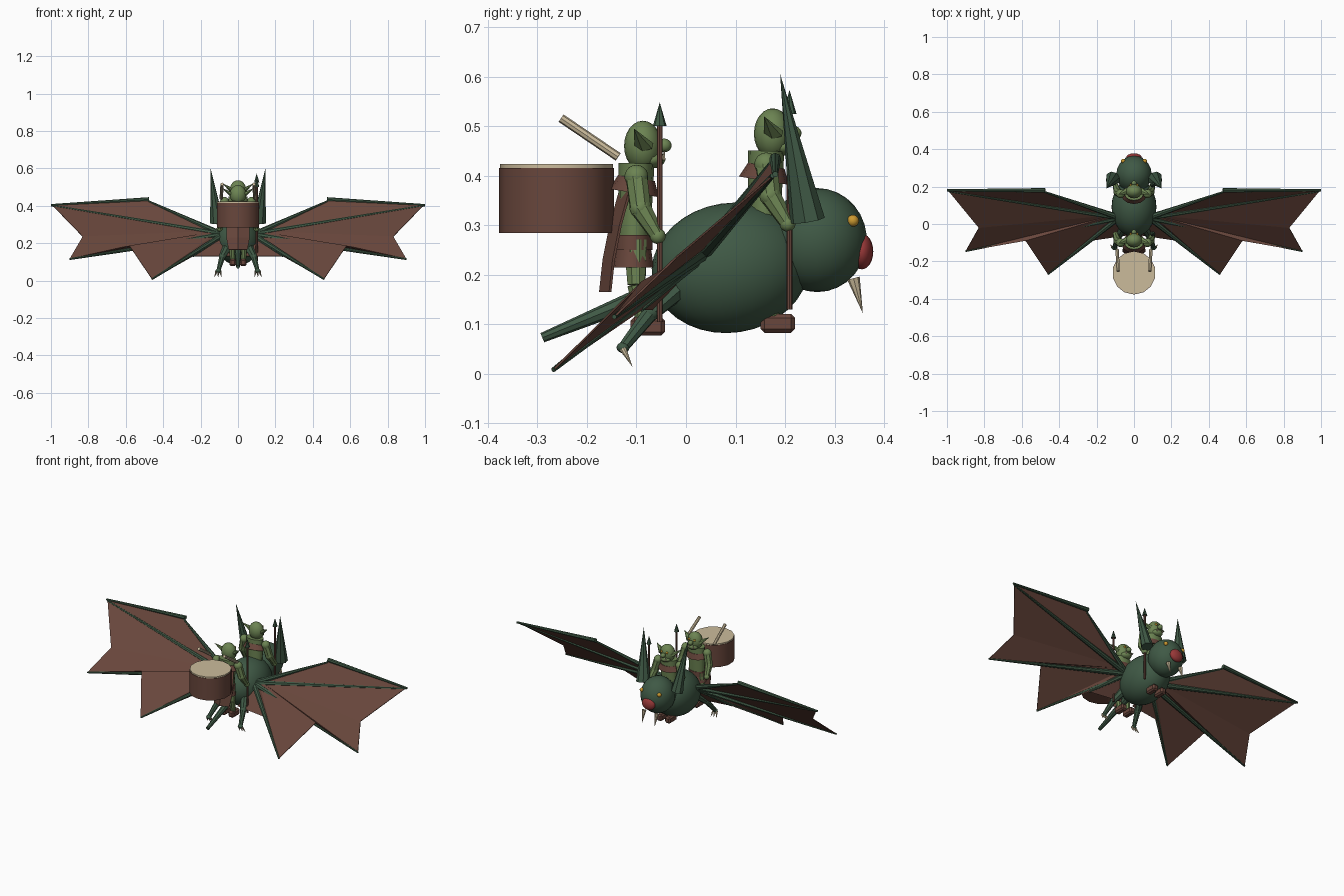
import bpy, bmesh, math
from mathutils import Vector

cube = bpy.data.objects.get("Cube")
if cube:
    bpy.data.objects.remove(cube, do_unlink=True)


def material(name, rgb):
    m = bpy.data.materials.new(name)
    m.use_nodes = True
    m.diffuse_color = (*rgb, 1)
    m.node_tree.nodes["Principled BSDF"].inputs["Base Color"].default_value = (*rgb, 1)
    return m


HIDE = material("dark green hide", (0.05, 0.1, 0.06))
SKIN = material("goblin green", (0.15, 0.23, 0.085))
LEATHER = material("brown leather", (0.14, 0.062, 0.045))
BONE = material("cream bone", (0.6, 0.5, 0.33))
RED = material("red nose", (0.32, 0.04, 0.04))
YELLOW = material("yellow eye", (0.6, 0.32, 0.03))


def finish(ob, name, mat, smooth=True):
    ob.name = name
    ob.data.materials.append(mat)
    if smooth:
        bpy.ops.object.shade_smooth_by_angle(angle=math.radians(40))
    return ob


def ball(name, mat, loc, size, tilt=0, seg=16):
    bpy.ops.mesh.primitive_uv_sphere_add(segments=seg, ring_count=seg * 3 // 4, location=loc,
                                         rotation=(tilt, 0, 0))
    ob = bpy.context.object
    ob.scale = size
    return finish(ob, name, mat)


def rod(name, mat, start, end, r1, r2, sides=8, flat=1.0):
    a, b = Vector(start), Vector(end)
    bpy.ops.mesh.primitive_cone_add(vertices=sides, radius1=r1, radius2=r2,
                                    depth=(b - a).length, location=(a + b) / 2)
    ob = bpy.context.object
    ob.rotation_euler = (b - a).to_track_quat('Z', 'Y').to_euler()
    ob.scale.y = flat
    return finish(ob, name, mat)


def box(name, mat, loc, size, bevel=0.008):
    bpy.ops.mesh.primitive_cube_add(size=1, location=loc)
    ob = bpy.context.object
    ob.scale = size
    bpy.ops.object.transform_apply(location=False, rotation=False)
    mod = ob.modifiers.new("soft edges", 'BEVEL')
    mod.width = bevel
    return finish(ob, name, mat, False)


def sheet(name, mat, points, faces, thickness):
    mesh = bpy.data.meshes.new(name)
    mesh.from_pydata(points, [], faces)
    ob = bpy.data.objects.new(name, mesh)
    bpy.context.collection.objects.link(ob)
    mod = ob.modifiers.new("thickness", 'SOLIDIFY')
    mod.thickness = thickness
    mod.offset = 0
    return finish(ob, name, mat, False)


# Bat body, head and tail
ball("bat_body", HIDE, (0, 0.09, 0.214), (0.12, 0.16, 0.131), 0.15, 24)
ball("bat_head", HIDE, (0, 0.265, 0.27), (0.095, 0.1, 0.105), seg=20)
ball("bat_nose", RED, (0, 0.355, 0.247), (0.042, 0.023, 0.036))
rod("bat_tail", HIDE, (0, -0.03, 0.18), (0, -0.29, 0.073), 0.022, 0.01)

for side, s in (("left", 1), ("right", -1)):
    def at(x, y, z):
        return (s * x, y, z)

    # Bat face
    ball(side + "_bat_eye", YELLOW, at(0.058, 0.337, 0.309), (0.012,) * 3, seg=12)
    rod(side + "_bat_fang", BONE, at(0.042, 0.338, 0.193), at(0.042, 0.357, 0.122), 0.013, 0)
    rod(side + "_bat_ear", HIDE, at(0.112, 0.245, 0.31), at(0.148, 0.19, 0.605), 0.04, 0, 8, 0.85)

    # Wing membrane fanned out from the shoulder
    rim = [at(0.48, 0.172, 0.425), at(0.99, 0.175, 0.4), at(0.83, -0.02, 0.235),
           at(0.9, -0.145, 0.115), at(0.58, -0.09, 0.185), at(0.46, -0.268, 0.008),
           at(0.24, -0.09, 0.13), at(0.04, -0.06, 0.13)]
    root = at(0.1, 0.05, 0.265)
    sheet(side + "_wing_membrane", LEATHER, [root] + rim,
          [(0, i, i + 1) for i in range(1, len(rim))], 0.004)

    # Wing bones
    hub = at(0.08, 0.035, 0.245)
    for i in (0, 1, 3, 5, 6):
        rod(f"{side}_wing_finger_{i}", HIDE, hub, rim[i], 0.016, 0.005)
    rod(side + "_wing_leading_bone", HIDE, at(0.475, 0.18, 0.434), at(1.0, 0.18, 0.403), 0.012, 0.006)

    # Bat hind legs and claws
    knee, ankle = at(0.085, -0.07, 0.125), at(0.105, -0.127, 0.053)
    rod(side + "_bat_thigh", HIDE, at(0.05, 0.0, 0.19), knee, 0.028, 0.018)
    ball(side + "_bat_knee", HIDE, knee, (0.018,) * 3, seg=12)
    rod(side + "_bat_shin", HIDE, knee, ankle, 0.017, 0.011)
    ball(side + "_bat_foot", HIDE, ankle, (0.015, 0.013, 0.011), seg=12)
    for k in (-1, 0, 1):
        rod(f"{side}_bat_claw_{k + 1}", BONE, at(0.105 + k * 0.01, -0.127, 0.05),
            at(0.107 + k * 0.02, -0.108, 0.014), 0.007, 0)

    # Drumsticks
    rod(side + "_drumstick", BONE, at(0.09, -0.137, 0.438), at(0.085, -0.252, 0.516), 0.009, 0.009)


def goblin(who, oy, oz, boot_z):
    def p(x, y, z):
        return (x, y + oy, z + oz)

    # Torso, clothes and head
    rod(who + "_torso", SKIN, p(0, -0.105, 0.25), p(0, -0.1, 0.425), 0.045, 0.052, 12, 0.7)
    rod(who + "_collar", LEATHER, p(0, -0.105, 0.365), p(0, -0.1, 0.395), 0.068, 0.05, 12, 0.75)
    rod(who + "_belt", LEATHER, p(0, -0.107, 0.25), p(0, -0.107, 0.28), 0.052, 0.052, 12, 0.75)
    rod(who + "_skirt", LEATHER, p(0, -0.107, 0.215), p(0, -0.107, 0.255), 0.056, 0.048, 12, 0.75)
    ball(who + "_head", SKIN, p(0, -0.087, 0.46), (0.044, 0.038, 0.051))
    ball(who + "_nose", SKIN, p(0, -0.044, 0.461), (0.014, 0.015, 0.014), seg=12)
    ball(who + "_jaw", SKIN, p(0, -0.067, 0.433), (0.032, 0.025, 0.018), seg=12)

    for side, s in (("left", 1), ("right", -1)):
        tag = f"{who}_{side}_"
        # Face details
        rod(tag + "ear", SKIN, p(s * 0.035, -0.085, 0.46), p(s * 0.085, -0.105, 0.495), 0.022, 0, 6, 0.6)
        ball(tag + "eye", YELLOW, p(s * 0.018, -0.055, 0.476), (0.007,) * 3, seg=8)
        rod(tag + "tusk", BONE, p(s * 0.016, -0.046, 0.432), p(s * 0.018, -0.043, 0.452), 0.005, 0, 6)
        # Arm
        shoulder, elbow = p(s * 0.072, -0.1, 0.398), p(s * 0.088, -0.092, 0.335)
        hand = p(s * 0.098, -0.057, 0.278)
        ball(tag + "shoulder", SKIN, shoulder, (0.024,) * 3, seg=12)
        rod(tag + "upper_arm", SKIN, shoulder, elbow, 0.023, 0.022)
        ball(tag + "elbow", SKIN, elbow, (0.022,) * 3, seg=12)
        rod(tag + "forearm", SKIN, elbow, hand, 0.022, 0.015)
        ball(tag + "hand", SKIN, hand, (0.016,) * 3, seg=12)
        # Leg and boot
        knee = p(s * 0.032, -0.1, 0.18)
        rod(tag + "thigh", SKIN, p(s * 0.026, -0.102, 0.27), knee, 0.025, 0.019)
        rod(tag + "shin", SKIN, knee, (s * 0.028, oy - 0.085, boot_z), 0.019, 0.014)
        box(tag + "boot", LEATHER, (s * 0.028, oy - 0.077, boot_z), (0.036, 0.07, 0.038))

    # Spear
    rod(who + "_spear_shaft", LEATHER, p(0.1, -0.053, 0.105), p(0.1, -0.053, 0.505), 0.006, 0.006)
    rod(who + "_spear_tip", HIDE, p(0.1, -0.053, 0.5), p(0.1, -0.053, 0.548), 0.014, 0)


goblin("drummer", 0, 0, 0.096)
goblin("rider", 0.262, 0.025, 0.102)

# Drummer's cape, hanging in three panels
rows = [(0.05, -0.13, 0.38), (0.06, -0.152, 0.3), (0.062, -0.166, 0.23), (0.05, -0.173, 0.165)]
cape = [(s * x, y + (0.02 if s else 0), z) for x, y, z in rows for s in (-1, 0, 1)]
sheet("drummer_cape", LEATHER, cape,
      [(r * 3 + c, r * 3 + c + 1, r * 3 + c + 4, r * 3 + c + 3) for r in range(3) for c in range(2)], 0.005)

# Drum
rod("drum_shell", LEATHER, (0, -0.261, 0.284), (0, -0.261, 0.416), 0.116, 0.116, 14)
rod("drum_skin", BONE, (0, -0.261, 0.414), (0, -0.261, 0.424), 0.114, 0.114, 14)
